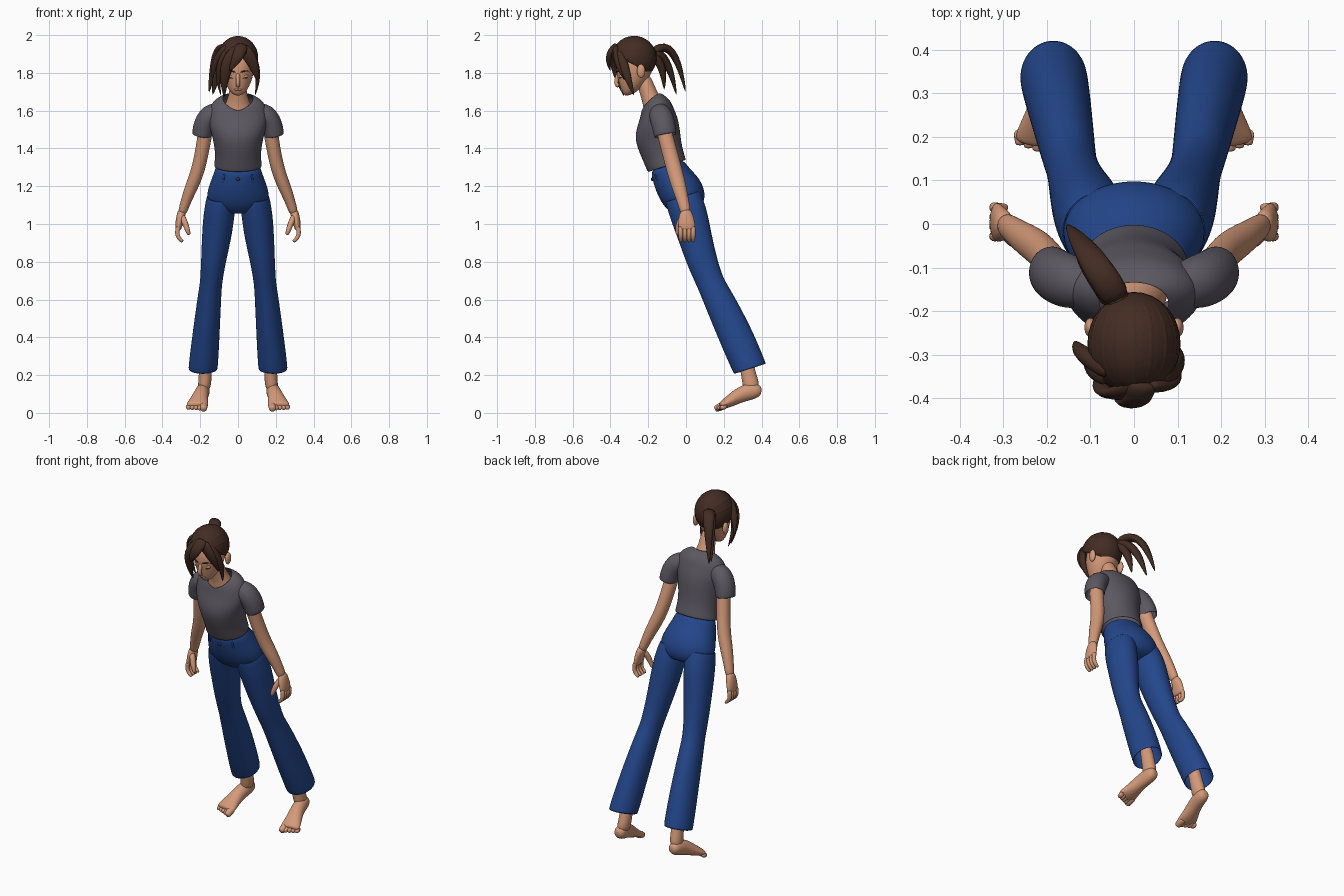
import bpy, bmesh
from math import sin, cos, pi, radians
from mathutils import Vector

cube = bpy.data.objects.get("Cube")
if cube:
    bpy.data.objects.remove(cube, do_unlink=True)


def material(name, *rgb):
    mat = bpy.data.materials.new(name)
    mat.use_nodes = True
    mat.diffuse_color = (*rgb, 1)
    mat.node_tree.nodes["Principled BSDF"].inputs["Base Color"].default_value = (*rgb, 1)
    return mat


SKIN = material("warm skin", .66, .32, .19)
HAIR = material("dark brown hair", .055, .025, .016)
SHIRT = material("grey cotton", .105, .097, .12)
DENIM = material("blue denim", .017, .062, .26)
METAL = material("dark button", .03, .03, .04)
LEAN = 18


def finish(bm, name, mat, levels=0, thick=0):
    bmesh.ops.recalc_face_normals(bm, faces=bm.faces)
    for face in bm.faces:
        face.smooth = True
    mesh = bpy.data.meshes.new(name)
    bm.to_mesh(mesh)
    bm.free()
    mesh.materials.append(mat)
    ob = bpy.data.objects.new(name, mesh)
    bpy.context.collection.objects.link(ob)
    if thick:
        solid = ob.modifiers.new("Thickness", "SOLIDIFY")
        solid.thickness, solid.offset = thick, -1
    if levels:
        smooth = ob.modifiers.new("Smooth", "SUBSURF")
        smooth.levels = smooth.render_levels = levels


def loft(name, rings, mat, n=16, levels=2, thick=0, side=1, tilt=None):
    """Skin over rings of (x, y, z, half width, half depth, own tilt, side lift)."""
    bm = bmesh.new()
    grow = 3 / (2 + cos(2 * pi / n))
    centres = [Vector(ring[:3]) for ring in rings]
    last = len(rings) - 1
    loops = []
    for i, ring in enumerate(rings):
        wide, deep = ring[3:5]
        angle, lift = ring[5:] or (tilt, 0)
        across = Vector((1, 0, 0))
        if angle is None:
            along = (centres[min(i + 1, last)] - centres[max(i - 1, 0)]).normalized()
            across = (across - along * across.dot(along)).normalized()
            back = along.cross(across)
        else:
            back = Vector((0, cos(radians(angle)), sin(radians(angle))))
        loop = []
        for k in range(n):
            a = 2 * pi * k / n
            point = centres[i] + (across * cos(a) * wide + back * sin(a) * deep) * grow
            point.z += lift * abs(cos(a))
            point.x *= side
            loop.append(bm.verts.new(point))
        loops.append(loop)
    for low, high in zip(loops, loops[1:]):
        for k in range(n):
            m = (k + 1) % n
            bm.faces.new((low[k], low[m], high[m], high[k]))
    if not thick:
        bm.faces.new(loops[0])
        bm.faces.new(loops[-1])
    finish(bm, name, mat, levels, thick)


def core(name, rings, mat, **options):
    """Loft whose rings lie on the middle plane."""
    loft(name, [(0, *ring) for ring in rings], mat, **options)


def strand(name, root, middle, tip, width, mat, flat=1, end=.1, side=1):
    """Tapered curve through three points."""
    root, middle, tip = Vector(root), Vector(middle), Vector(tip)
    bend = middle * 2 - (root + tip) / 2
    rings = []
    for i in range(6):
        t = i / 5
        p = root * (1 - t) ** 2 + bend * 2 * t * (1 - t) + tip * t * t
        w = width * (1 - (1 - end) * t ** 3)
        rings.append((*p, w, w * flat))
    loft(name, rings, mat, n=8, levels=1, side=side)


def ball(name, centre, radii, mat, cut=None):
    bm = bmesh.new()
    bmesh.ops.create_uvsphere(bm, u_segments=32, v_segments=20, radius=1)
    for v in bm.verts:
        v.co = Vector(centre) + Vector(radii) * v.co
    finish(bm, name, mat)


def ball_point(centre, radii, unit):
    return Vector(c + r * u for c, r, u in zip(centre, radii, unit))


def ball(name, centre, radii, mat, cut=None):
    bm = bmesh.new()
    bmesh.ops.create_uvsphere(bm, u_segments=32, v_segments=20, radius=1)
    for v in bm.verts:
        v.co = ball_point(centre, radii, v.co)
    if cut:
        bmesh.ops.bisect_plane(bm, geom=bm.verts[:] + bm.edges[:] + bm.faces[:],
                               plane_co=cut[0], plane_no=cut[1], clear_inner=True)
    finish(bm, name, mat, thick=.015 if cut else 0)


# Shirt body with a scooped neckline
core("shirt_body", [
    (-.1, 1.305, .128, .107), (-.125, 1.37, .117, .108), (-.15, 1.465, .135, .123),
    (-.155, 1.525, .153, .117), (-.155, 1.575, .16, .097),
    (-.16, 1.62, .14, .085, 25, .03), (-.185, 1.645, .078, .068, 42, .025)],
    SHIRT, thick=.008, tilt=LEAN)

# Trouser seat, closed at the crotch
core("trouser_seat", [
    (-.1, 1.32, .115, .09), (-.09, 1.28, .122, .096), (-.045, 1.21, .15, .12),
    (-.01, 1.135, .173, .118), (.01, 1.085, .12, .09), (.01, 1.07, .07, .06)],
    DENIM, tilt=LEAN)
ball("trouser_button", (0, -.178, 1.237), (.01, .008, .01), METAL)

# Neck with upper chest, and the bowed head
core("neck", [(-.155, 1.56, .085, .07), (-.17, 1.63, .072, .056),
              (-.195, 1.68, .044, .043), (-.235, 1.8, .042, .042)], SKIN)
core("head", [
    (-.297, 1.682, .022, .024), (-.28, 1.715, .052, .062), (-.27, 1.76, .072, .085),
    (-.265, 1.8, .082, .1), (-.27, 1.86, .09, .108), (-.28, 1.94, .07, .08)],
    SKIN, tilt=LEAN)
strand("nose", (0, -.355, 1.8), (0, -.37, 1.75), (0, -.355, 1.73), .011, SKIN, end=1)

for side, word in ((1, "left_"), (-1, "right_")):
    # Face details
    ball(word + "ear", (side * .1, -.238, 1.81), (.014, .022, .036), SKIN)
    ball(word + "eyelid", (side * .035, -.342, 1.782), (.018, .012, .011), SKIN)
    strand(word + "lashes", (.018, -.351, 1.774), (.036, -.353, 1.772),
           (.054, -.341, 1.775), .003, HAIR, side=side)
    strand(word + "eyebrow", (.014, -.367, 1.803), (.038, -.36, 1.81),
           (.062, -.342, 1.808), .004, HAIR, side=side)
    strand(word + "lip", (0, -.343, 1.71), (.013, -.34, 1.711),
           (.025, -.333, 1.713), .006, SKIN, side=side)

    # Sleeve and arm
    loft(word + "sleeve", [
        (.09, -.145, 1.6, .045, .045), (.145, -.135, 1.58, .062, .063),
        (.18, -.12, 1.53, .058, .062), (.192, -.108, 1.465, .053, .06)],
        SHIRT, thick=.008, side=side)
    loft(word + "arm", [
        (.165, -.13, 1.55, .04, .04), (.178, -.105, 1.45, .037, .04),
        (.21, -.06, 1.28, .036, .042), (.25, -.035, 1.19, .034, .038),
        (.283, -.01, 1.1, .025, .029), (.298, 0, 1.05, .024, .028)], SKIN, side=side)

    # Hand with curled fingers
    loft(word + "palm", [
        (.292, 0, 1.08, .024, .026), (.307, 0, 1.03, .022, .042),
        (.315, .005, .985, .018, .045), (.317, .005, .965, .013, .04)], SKIN, side=side)
    for i in range(4):
        y = .022 * i - .028
        strand(f"{word}finger_{i + 1}", (.314, y, .99), (.32, y, .94),
               (.29, y, .905), .012, SKIN, end=.7, side=side)
    strand(word + "thumb", (.297, -.015, 1.045), (.275, -.04, .99),
           (.258, -.045, .94), .016, SKIN, end=.5, side=side)

    # Flared trouser leg with open cuff, and its belt loop
    loft(word + "trouser_leg", [
        (.085, -.02, 1.15, .08, .095), (.1, .012, 1.06, .082, .1),
        (.11, .043, .95, .08, .09), (.13, .085, .8, .065, .08),
        (.142, .128, .69, .058, .072), (.149, .155, .64, .061, .078),
        (.168, .255, .43, .071, .092), (.186, .342, .225, .079, .09)],
        DENIM, thick=.007, side=side, tilt=LEAN)
    strand(word + "belt_loop", (.072, -.162, 1.265), (.075, -.155, 1.24),
           (.077, -.143, 1.215), .006, DENIM, end=1, side=side)

    # Ankle and foot, raised on the toes
    loft(word + "ankle", [
        (.17, .3, .34, .036, .036), (.173, .33, .21, .033, .038),
        (.176, .342, .16, .035, .044), (.182, .348, .115, .03, .04)], SKIN, side=side)
    loft(word + "foot", [
        (.18, .4, .115, .02, .02), (.182, .38, .118, .033, .036),
        (.186, .345, .115, .037, .045), (.195, .29, .098, .038, .042),
        (.207, .24, .067, .047, .033), (.215, .2, .044, .058, .024),
        (.217, .18, .036, .054, .018)], SKIN, side=side)
    for i in range(5):
        x = .182 + .02 * i
        strand(f"{word}toe_{i + 1}", (x, .205, .042), (x, .177 + .006 * i, .03),
               (x, .152 + .007 * i, .018 + .003 * i), .014 if i else .021,
               SKIN, end=.7, side=side)

    # Long lock in front of each ear
    strand(word + "side_lock", (.06, -.35, 1.92), (.104, -.32, 1.81),
           (.09, -.275, 1.68), .016, HAIR, flat=1.6, side=side)

# Hair cap, cut along the hairline
CROWN = (0, -.275, 1.878)
ball("hair_cap", CROWN, (.107, .119, .117), HAIR,
     cut=((0, -.25, 1.828), (0, .55, 1)))

# Combed ridges running back over the cap
for i in range(7):
    a = radians(22 * (i - 3))
    path = []
    for k in range(1, 8):
        b = radians(22 * k)
        unit = (sin(a) * sin(b), -cos(b), cos(a) * sin(b))
        path.append((*ball_point(CROWN, (.094, .105, .104), unit), .017, .017))
    loft(f"hair_ridge_{i + 1}", path, HAIR, n=8, levels=1)

# Fringe
strand("fringe_sweep", (.04, -.365, 1.935), (-.055, -.388, 1.85),
       (-.073, -.325, 1.67), .04, HAIR, flat=.45)
strand("fringe_left", (.02, -.37, 1.935), (.075, -.365, 1.86),
       (.1, -.325, 1.76), .034, HAIR, flat=.5)
strand("fringe_tuft", (.02, -.36, 1.95), (0, -.408, 1.89),
       (-.045, -.4, 1.81), .034, HAIR, flat=.55)
strand("fringe_flick", (-.05, -.34, 1.94), (-.115, -.3, 1.865),
       (-.135, -.27, 1.765), .022, HAIR)

# Ponytail, swept to the right side
TIE = (-.035, -.18, 1.905)
ball("ponytail_tie", TIE, (.028, .03, .028), HAIR)
strand("ponytail_upper", TIE, (-.1, -.075, 1.915), (-.155, 0, 1.69), .036, HAIR, flat=.7)
strand("ponytail_middle", TIE, (-.088, -.105, 1.86), (-.135, -.05, 1.68), .036, HAIR, flat=.7)
strand("ponytail_lower", TIE, (-.06, -.13, 1.83), (-.08, -.115, 1.71), .03, HAIR, flat=.8)
